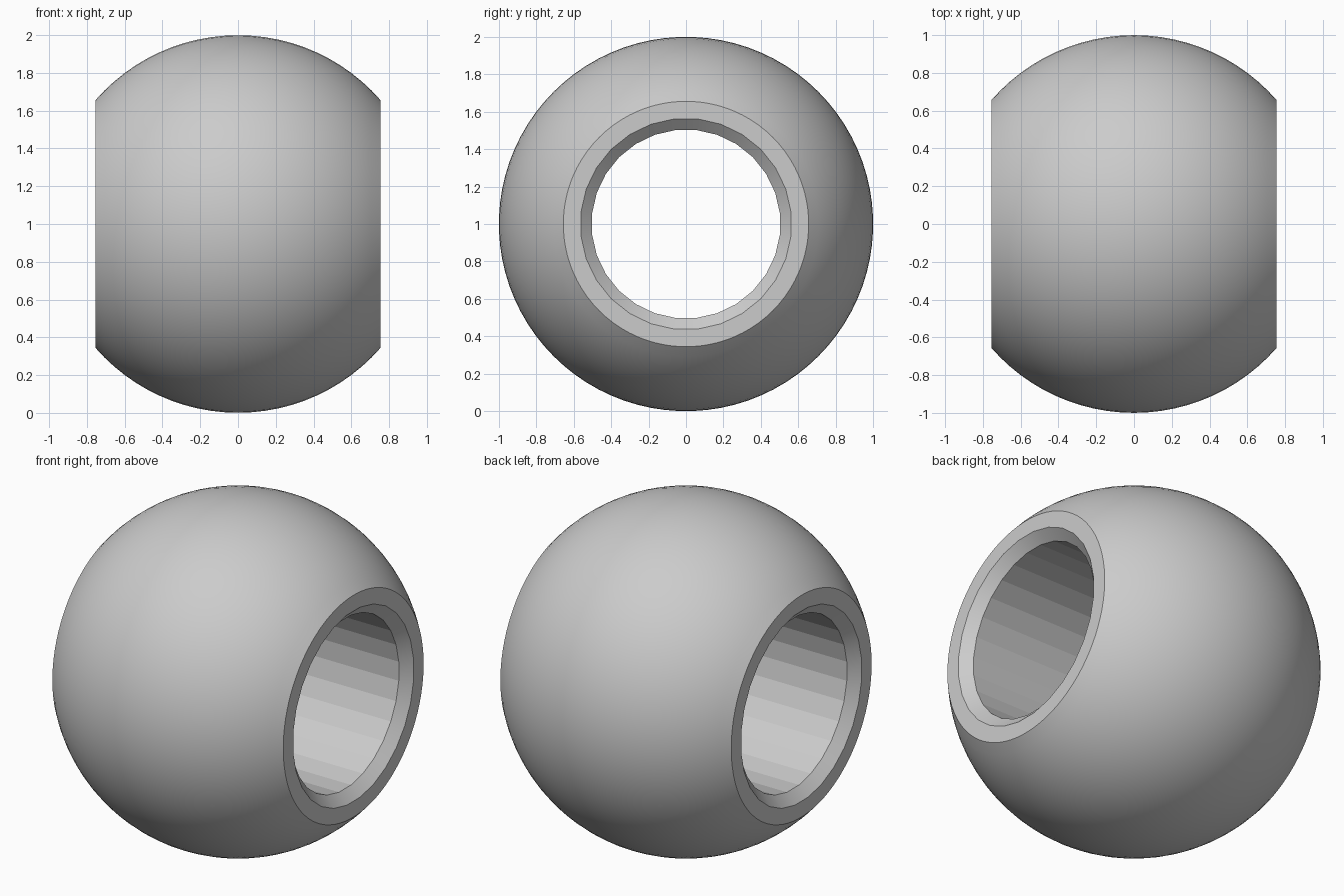
import bpy, bmesh
from math import sin, cos, pi, asin

cube = bpy.data.objects.get("Cube")
if cube:
    bpy.data.objects.remove(cube)

RADIUS, HALF_WIDTH = 1.0, 0.755
BORE, CHAMFER, DEPTH = 0.505, 0.565, 0.055
ARC_STEPS, BORE_SIDES, RATIO = 24, 28, 3
OUTER_SIDES = BORE_SIDES * RATIO  # whole multiple, so the end faces tile evenly

grey = bpy.data.materials.new("plain_grey")
grey.use_nodes = True
colour = (0.6, 0.6, 0.6, 1)
grey.diffuse_color = colour
grey.node_tree.nodes["Principled BSDF"].inputs["Base Color"].default_value = colour

bm = bmesh.new()


def ring(x, radius, sides):
    """Circle of vertices around the x axis, with a flat side at the top."""
    angles = [2 * pi * (i + 0.5) / sides for i in range(sides)]
    return [bm.verts.new((x, radius * cos(a), 1 + radius * sin(a))) for a in angles]


def bridge(rings):
    """Skin neighbouring rings that have equal vertex counts."""
    for a, b in zip(rings, rings[1:]):
        for i in range(len(a)):
            j = (i + 1) % len(a)
            bm.faces.new((a[i], a[j], b[j], b[i]))


# Truncated ball surface
limit = asin(HALF_WIDTH / RADIUS)
arc = [limit * (2 * i / ARC_STEPS - 1) for i in range(ARC_STEPS + 1)]
shell = [ring(RADIUS * sin(t), RADIUS * cos(t), OUTER_SIDES) for t in arc]
bridge(shell)

# Through bore with a chamfer at each end
inner = HALF_WIDTH - DEPTH
bore = [ring(x, r, BORE_SIDES) for x, r in
        ((-HALF_WIDTH, CHAMFER), (-inner, BORE), (inner, BORE), (HALF_WIDTH, CHAMFER))]
bridge(bore)

# Flat annular end faces: one sector per bore side
for end in (0, -1):
    for i in range(BORE_SIDES):
        start = RATIO * i + RATIO // 2
        outer = [shell[end][(start + k) % OUTER_SIDES] for k in range(RATIO + 1)]
        bm.faces.new([bore[end][i]] + outer + [bore[end][(i + 1) % BORE_SIDES]])

bmesh.ops.recalc_face_normals(bm, faces=bm.faces)
mesh = bpy.data.meshes.new("bored_ball")
bm.to_mesh(mesh)
bm.free()
mesh.materials.append(grey)
ball = bpy.data.objects.new("bored_ball", mesh)
bpy.context.collection.objects.link(ball)

# Smooth the ball while keeping its rims and bore facets crisp
bpy.context.view_layer.objects.active = ball
ball.select_set(True)
bpy.ops.object.shade_smooth_by_angle(angle=pi / 18)
